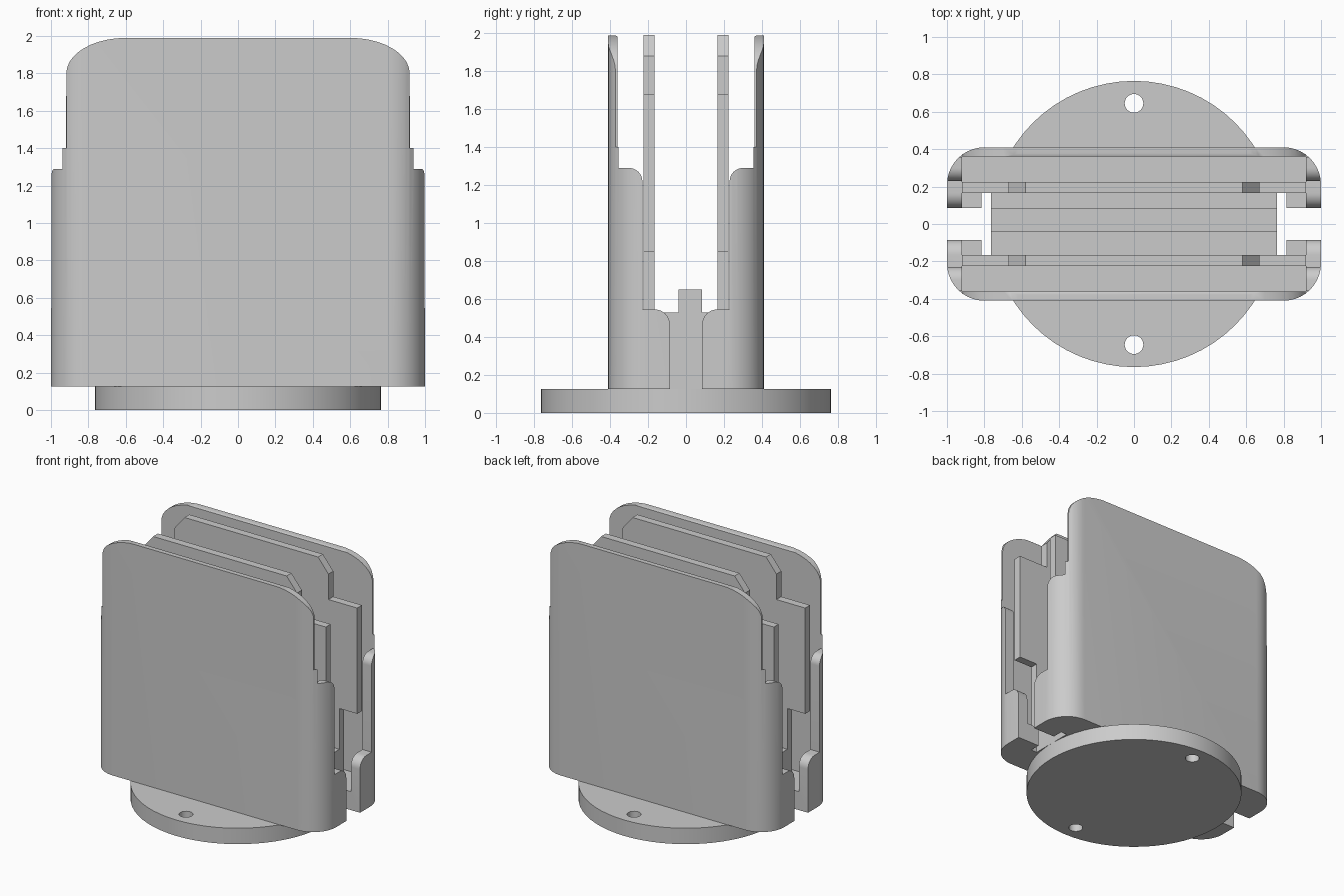
import bpy, bmesh
from math import sin, cos, pi, radians

cube = bpy.data.objects.get("Cube")
if cube:
    bpy.data.objects.remove(cube, do_unlink=True)

grey = bpy.data.materials.new("light_grey")
grey.use_nodes = True
grey.diffuse_color = (0.6, 0.6, 0.6, 1)
bsdf = next(n for n in grey.node_tree.nodes if n.type == "BSDF_PRINCIPLED")
bsdf.inputs["Base Color"].default_value = (0.6, 0.6, 0.6, 1)


def arc(cx, cy, rx, ry, start, end, n=10):
    angles = [radians(start + (end - start) * i / n) for i in range(n + 1)]
    return [(cx + rx * cos(a), cy + ry * sin(a)) for a in angles]


def mirrored(half):
    """Close a right-hand half outline with its mirror image."""
    return half + [(-a, b) for a, b in reversed(half)]


def prism(name, outline, axis, low, high):
    """Extrude a flat outline along one axis."""
    place = {"x": lambda a, b, h: (h, a, b),
             "y": lambda a, b, h: (a, h, b),
             "z": lambda a, b, h: (a, b, h)}[axis]
    bm = bmesh.new()
    ends = [[bm.verts.new(place(a, b, h)) for a, b in outline] for h in (low, high)]
    for ring in ends:
        bm.faces.new(ring)
    count = len(outline)
    for i in range(count):
        j = (i + 1) % count
        bm.faces.new((ends[0][i], ends[0][j], ends[1][j], ends[1][i]))
    bmesh.ops.recalc_face_normals(bm, faces=bm.faces)
    mesh = bpy.data.meshes.new(name)
    bm.to_mesh(mesh)
    bm.free()
    mesh.materials.append(grey)
    obj = bpy.data.objects.new(name, mesh)
    bpy.context.collection.objects.link(obj)
    return obj


def select(obj):
    bpy.ops.object.select_all(action="DESELECT")
    obj.select_set(True)
    bpy.context.view_layer.objects.active = obj


def combine(obj, cutter, operation):
    mod = obj.modifiers.new("cut", "BOOLEAN")
    mod.operation, mod.solver, mod.object = operation, "EXACT", cutter
    select(obj)
    bpy.ops.object.modifier_apply(modifier=mod.name)
    bpy.data.objects.remove(cutter, do_unlink=True)


def smooth(obj):
    select(obj)
    bpy.ops.object.shade_smooth_by_angle(angle=radians(30))


def turned_copy(obj, name):
    """Repeat a part on the opposite side."""
    twin = obj.copy()
    twin.name = name
    twin.rotation_euler.z = pi
    bpy.context.collection.objects.link(twin)


# Round base with two screw holes
base = prism("base_disc", arc(0, 0, 0.765, 0.765, 0, 354.375, 63), "z", 0, 0.125)
for y in (-0.645, 0.645):
    hole = prism("hole_cutter", arc(0, y, 0.05, 0.05, 0, 345, 23), "z", -0.1, 0.3)
    combine(base, hole, "DIFFERENCE")
smooth(base)

# Stepped centre block
prism("centre_block", [(-0.165, 0.125), (0.165, 0.125), (0.165, 0.53), (0.085, 0.53),
                       (0.085, 0.65), (-0.04, 0.65), (-0.04, 0.53), (-0.165, 0.53)],
      "x", -0.765, 0.765)

# Outer shell: plan outline trimmed by its front and side silhouettes
shell = prism("back_shell", mirrored([(1, 0)] + arc(0.8, 0.21, 0.2, 0.2, 0, 90)),
              "z", 0.125, 2.2)
face = prism("face_outline", mirrored([(1.1, 0), (1.1, 1.4), (0.918, 1.4)]
                                      + arc(0.6, 1.8, 0.318, 0.19, 0, 90)), "y", -0.3, 0.7)
combine(shell, face, "INTERSECT")
side = prism("side_outline", [(0.085, 0), (0.5, 0), (0.5, 1.989)]
             + arc(0.378, 1.969, 0.023, 0.02, 90, 180, 5) + [(0.355, 1.29)]
             + arc(0.30, 1.22, 0.07, 0.07, 90, 180) + [(0.23, 0.545)]
             + arc(0.165, 0.465, 0.08, 0.08, 90, 180), "x", -1.3, 1.3)
combine(shell, side, "INTERSECT")
cavity = prism("cavity_cutter", mirrored([(0.92, -0.1), (0.92, 0.36)]), "z", 0.27, 2.4)
combine(shell, cavity, "DIFFERENCE")
notch = prism("notch_cutter", mirrored([(0.815, -0.2), (0.815, 0.165)]), "z", -0.1, 0.5)
combine(shell, notch, "DIFFERENCE")
smooth(shell)
turned_copy(shell, "front_shell")

# Inner stepped panel with chamfered top corners
panel = prism("back_panel", mirrored([(0.765, 0.27), (0.765, 0.85), (0.92, 0.85),
                                      (0.92, 1.68), (0.67, 1.68), (0.67, 1.88),
                                      (0.58, 1.99)]), "y", 0.165, 0.225)
turned_copy(panel, "front_panel")
